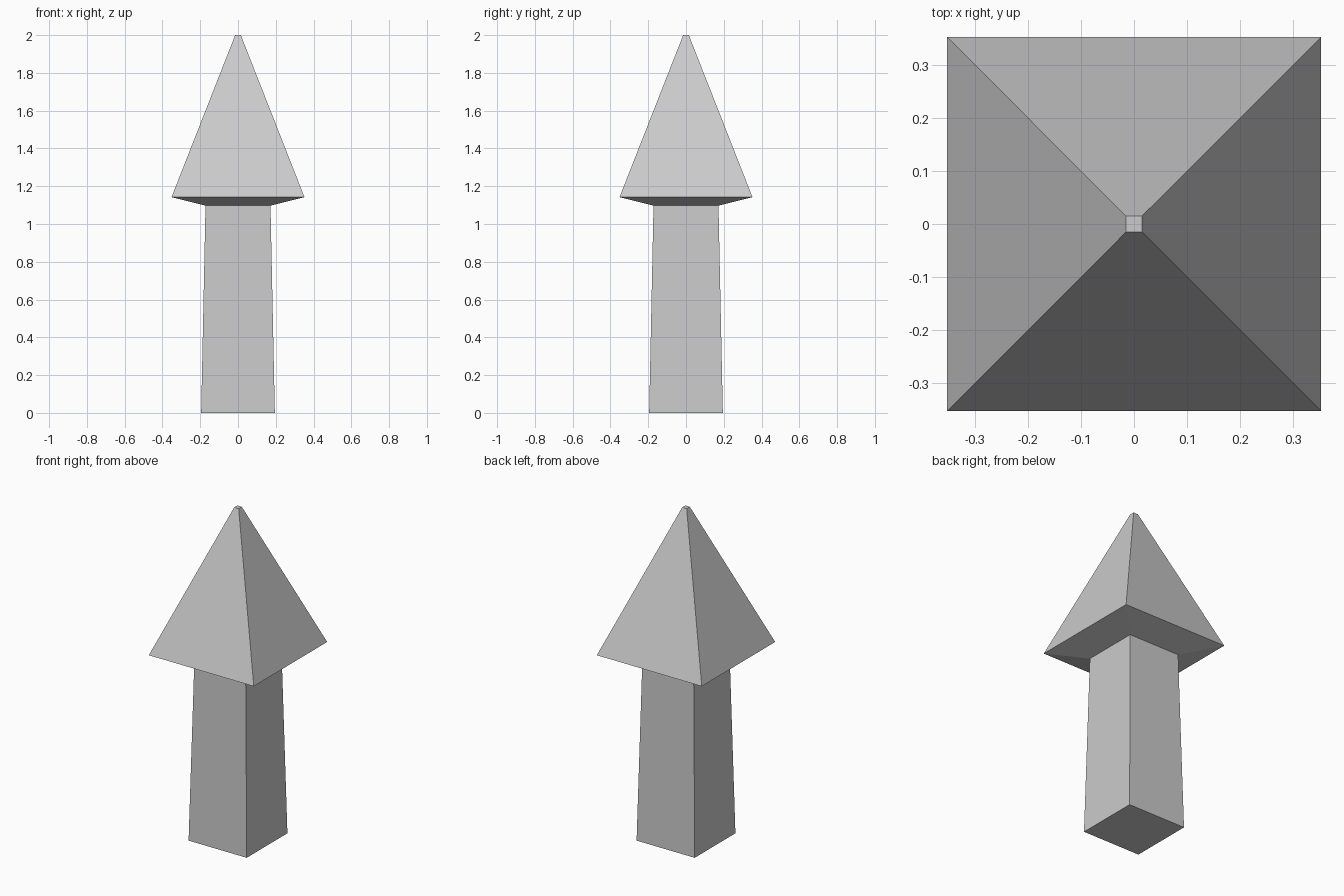
import bpy, bmesh

if "Cube" in bpy.data.objects:
    bpy.data.objects.remove(bpy.data.objects["Cube"])


def square_loft(name, profile, cap_bottom=False, cap_top=False):
    """Loft square rings given as (half width, height)."""
    bm = bmesh.new()
    rings = [[bm.verts.new((sx * h, sy * h, z))
              for sx, sy in ((-1, -1), (1, -1), (1, 1), (-1, 1))]
             for h, z in profile]
    for low, high in zip(rings, rings[1:]):
        for i in range(4):
            j = (i + 1) % 4
            bm.faces.new((low[i], low[j], high[j], high[i]))
    if cap_bottom:
        bm.faces.new(rings[0][::-1])
    if cap_top:
        bm.faces.new(rings[-1])
    mesh = bpy.data.meshes.new(name)
    bm.to_mesh(mesh)
    bm.free()
    obj = bpy.data.objects.new(name, mesh)
    bpy.context.collection.objects.link(obj)
    return obj


# Slightly tapered post, open where it meets the head
square_loft("post", [(0.195, 0), (0.172, 1.097)], cap_bottom=True)

# Pyramid head with sloped underside and tiny flat tip
square_loft("pyramid_head", [(0.172, 1.097), (0.352, 1.142), (0.015, 2.0)], cap_top=True)
